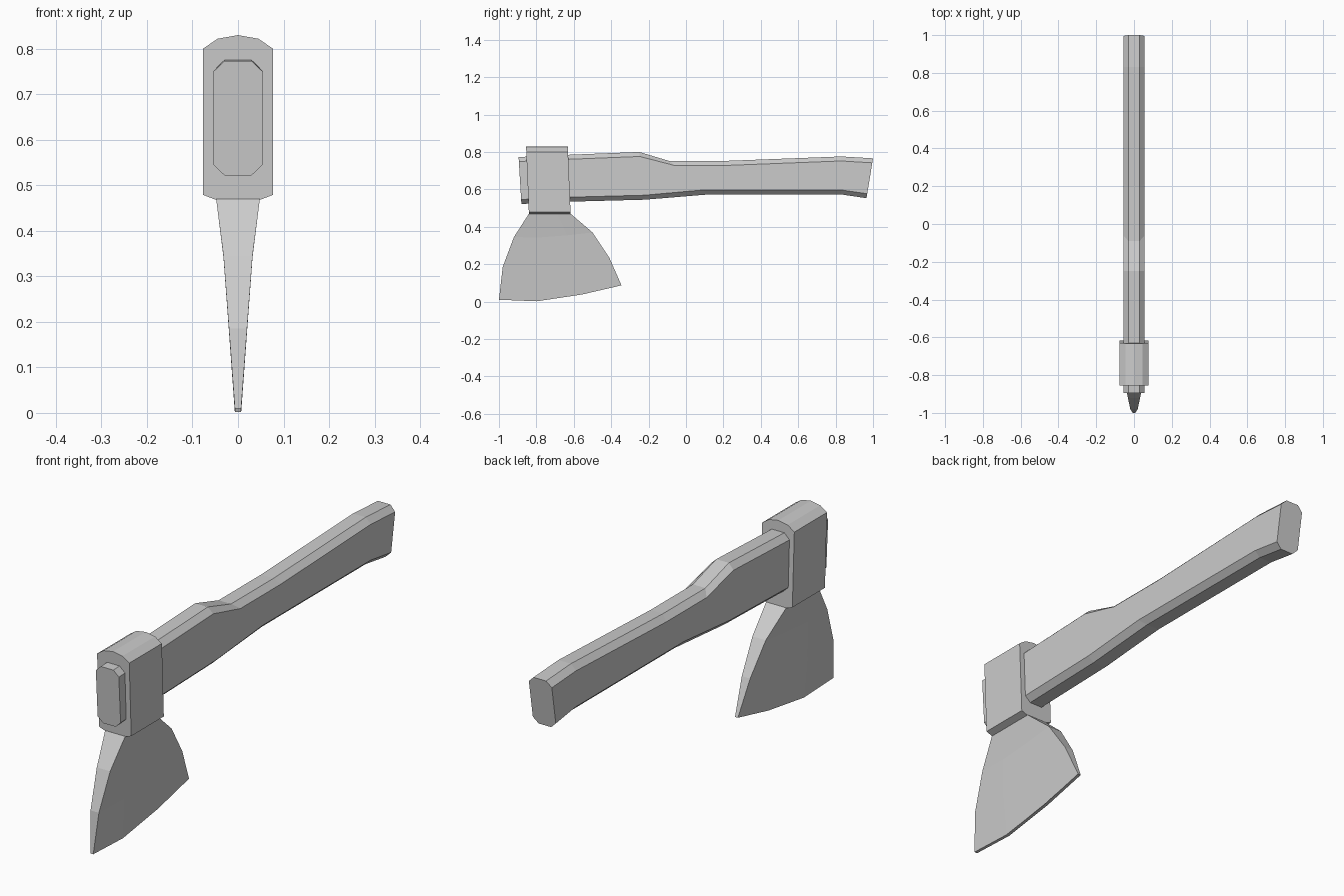
import bpy, bmesh

if "Cube" in bpy.data.objects:
    bpy.data.objects.remove(bpy.data.objects["Cube"], do_unlink=True)

grey = bpy.data.materials.new("plain grey")
grey.use_nodes = True
colour = (0.6, 0.6, 0.6, 1)
grey.diffuse_color = colour
grey.node_tree.nodes["Principled BSDF"].inputs["Base Color"].default_value = colour


def loft(name, rings):
    """Skin a list of closed rings and cap both ends."""
    bm = bmesh.new()
    rows = [[bm.verts.new(p) for p in ring] for ring in rings]
    n = len(rows[0])
    for a, b in zip(rows, rows[1:]):
        for i in range(n):
            j = (i + 1) % n
            bm.faces.new((a[i], a[j], b[j], b[i]))
    bm.faces.new(rows[0])
    bm.faces.new(rows[-1])
    bmesh.ops.recalc_face_normals(bm, faces=bm.faces)
    mesh = bpy.data.meshes.new(name)
    bm.to_mesh(mesh)
    bm.free()
    mesh.materials.append(grey)
    obj = bpy.data.objects.new(name, mesh)
    bpy.context.collection.objects.link(obj)
    return obj


# Handle: chamfered section swept along (y top, z top, y bottom, z bottom)
stations = [(-0.895, 0.773, -0.88, 0.522), (-0.63, 0.785, -0.6, 0.535),
            (-0.25, 0.80, -0.22, 0.545), (-0.09, 0.752, 0.12, 0.573),
            (0.20, 0.752, 0.3, 0.573), (0.83, 0.776, 0.83, 0.573),
            (1.0, 0.766, 0.965, 0.553)]
wide, flat, chamfer = 0.055, 0.03, 0.024


def handle_ring(yt, zt, yb, zb):
    k = chamfer / (zt - zb)
    section = [(flat, 0), (wide, k), (wide, 1 - k), (flat, 1)]
    section += [(-x, t) for x, t in reversed(section)]
    return [(x, yt + (yb - yt) * t, zt + (zb - zt) * t) for x, t in section]


loft("handle", [handle_ring(*s) for s in stations])

# Head socket: arched block, leaning slightly with height
half = [(0, 0.83), (0.045, 0.822), (0.077, 0.80), (0.077, 0.479), (0.048, 0.468)]
outline = half + [(-x, z) for x, z in reversed(half[1:])]


def lean(z):
    return (0.83 - z) * 0.042


loft("head_socket", [[(x, y + lean(z), z) for x, z in outline]
                     for y in (-0.855, -0.632)])

# Blade: flared rows from socket to cutting edge
# each row: half thickness, front (y, z), back (y, z), sag of the middle
rows = [(0.048, (-0.84, 0.47), (-0.617, 0.47), 0),
        (0.032, (-0.92, 0.345), (-0.5, 0.37), 0.01),
        (0.020, (-0.98, 0.185), (-0.41, 0.235), 0.02),
        (0.007, (-1.0, 0.01), (-0.345, 0.087), 0.032)]


def blade_ring(thick, front, back, sag):
    side = []
    for t, drop in ((0, 0), (0.31, 1), (0.68, 0.75), (1, 0)):
        side.append((thick, front[0] + (back[0] - front[0]) * t,
                     front[1] + (back[1] - front[1]) * t - sag * drop))
    return side + [(-x, y, z) for x, y, z in reversed(side)]


loft("blade", [blade_ring(*r) for r in rows])
